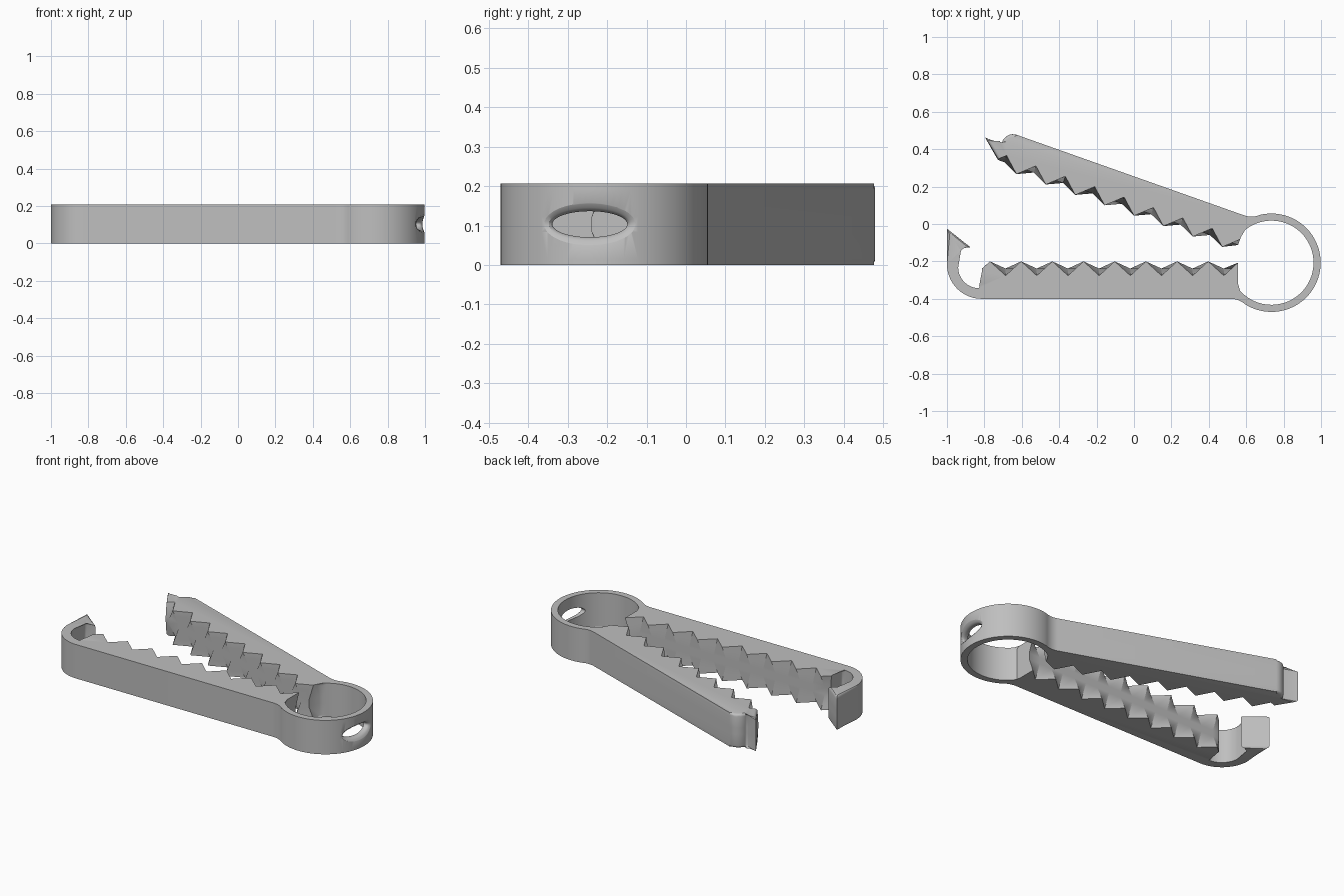
import bpy
import bmesh
from math import radians, degrees, sin, cos, atan2, sqrt, pi
from mathutils import Vector

default = bpy.data.objects.get("Cube")
if default:
    bpy.data.objects.remove(default, do_unlink=True)

H = 0.207                       # height of the clip
STRIP = (0.084, 0.123)          # flat strip between the two tooth rows
PITCH, AMP = 1 / 6, 0.038       # tooth spacing and half depth
RING = Vector((0.735, -0.207))
R_OUT, R_IN = 0.263, 0.225
TILT = radians(-19.5)           # direction of the opened arm
U = Vector((cos(TILT), sin(TILT)))
N = Vector((sin(TILT), -cos(TILT)))
ZERO = Vector((0, 0))

outline = []                    # entries: position, corner cut, tooth offset, rounded rim


def add(p, cut=0.0, offset=ZERO, rim=True):
    outline.append((Vector(p), cut, offset, rim))


def arc(radius, start, end, steps, last_rim=True):
    for i in range(steps + 1):
        a = radians(start + (end - start) * i / steps)
        add(RING + radius * Vector((cos(a), sin(a))), rim=last_rim or i < steps)


def teeth(start, end, peak, place, normal):
    """Zigzag edge from start to end, with a tooth tip at every pitch from peak."""
    lo, hi = min(start, end), max(start, end)
    half = PITCH / 2
    stops = [peak + k * half for k in range(-30, 31)]
    stops = [lo] + [s for s in stops if lo + 0.005 < s < hi - 0.005] + [hi]
    for s in stops if start < end else reversed(stops):
        d = abs((s - peak + half) % PITCH - half)
        add(place(s), offset=normal * AMP * (1 - 4 * d / PITCH), rim=False)


def arm(u, n):
    return U * u + N * n


def meet(line_point, normal, radius):
    """Angle and position where an arm line meets a ring circle, on the arm side."""
    along = Vector((-normal.y, normal.x))
    if along.x > 0:
        along = -along
    d = (line_point - RING).dot(normal)
    rel = normal * d + along * sqrt(radius ** 2 - d ** 2)
    return degrees(atan2(rel.y, rel.x)), RING + rel


# Fixed arm outside, then the spring ring outside
low_angle, low_corner = meet(Vector((0, -0.40)), Vector((0, -1)), R_OUT)
up_angle, up_corner = meet(arm(0, -0.24), -N, R_OUT)
add(low_corner, 0.04)
arc(R_OUT, low_angle + 11, up_angle - 11, 56)
add(up_corner, 0.04)

# Opened arm: outer edge, rounded nose, catch lip, teeth
add(arm(-0.815, -0.24), 0.065)
add(arm(-0.81, -0.163), 0.012)
add(arm(-0.905, -0.170))
teeth(-0.80, 0.562, -0.681, lambda s: arm(s, -0.08), N)

# Spring ring inside
arc(R_IN, 133.7, -142.8, 56, last_rim=False)

# Fixed arm: teeth, hook inside, barb, hook outside
teeth(0.556, -0.813, -0.77, lambda s: Vector((s, -0.238)), Vector((0, 1)))
add((-0.813, -0.343), 0.01)
add((-0.94, -0.343), 0.112)
add((-0.94, -0.128), 0.012)
add((-0.875, -0.124))
add((-1.0, -0.025))
add((-1.0, -0.40), 0.185)


def rounded(entries):
    """Replace every corner that has a cut with a circular arc."""
    result = []
    for i, (p, cut, off, rim) in enumerate(entries):
        if not cut:
            result.append((p, off, rim))
            continue
        a = (entries[i - 1][0] - p).normalized()
        b = (entries[(i + 1) % len(entries)][0] - p).normalized()
        w = sin(a.angle(b) / 2)
        steps = 14 if cut > 0.1 else 8 if cut > 0.03 else 4
        for k in range(steps + 1):
            t = k / steps
            c0, c1, c2 = (1 - t) ** 2, 2 * w * t * (1 - t), t * t
            q = ((p + a * cut) * c0 + p * c1 + (p + b * cut) * c2) / (c0 + c1 + c2)
            result.append((q, off, rim))
    return result


def make_object(name, bm):
    bmesh.ops.recalc_face_normals(bm, faces=bm.faces[:])
    mesh = bpy.data.meshes.new(name)
    bm.to_mesh(mesh)
    bm.free()
    obj = bpy.data.objects.new(name, mesh)
    bpy.context.collection.objects.link(obj)
    return obj


def loft(bm, rings):
    """Join equal loops of points into a closed solid."""
    loops = [[bm.verts.new(p) for p in ring] for ring in rings]
    count = len(loops[0])
    for lower, upper in zip(loops, loops[1:]):
        for i in range(count):
            j = (i + 1) % count
            bm.faces.new((lower[i], lower[j], upper[j], upper[i]))
    bm.faces.new(loops[0][::-1])
    bm.faces.new(loops[-1])
    return loops


# Clip body: teeth fade from the outer faces into the flat centre strip
points = rounded(outline)
levels = ((0, 1), (STRIP[0], 0), (STRIP[1], 0), (H, 1))
bm = bmesh.new()
loops = loft(bm, [[(*(p + off * k), z) for p, off, rim in points] for z, k in levels])
rims = []
for loop in (loops[0], loops[-1]):
    for i, (p, off, rim) in enumerate(points):
        if rim:
            rims.append(bm.edges.get((loop[i], loop[(i + 1) % len(loop)])))
bmesh.ops.bevel(bm, geom=rims, offset=0.015, offset_type='OFFSET', segments=3,
                profile=0.5, affect='EDGES', clamp_overlap=False)
body = make_object("clip_body", bm)

# Oval lanyard hole with a flared rim that follows the ring
flare = ((0.19, 0), (0.241, 0), (0.249, 0.003), (0.256, 0.009), (0.262, 0.019), (0.29, 0.07))
sections = []
for radius, grow in flare:
    section = []
    for i in range(48):
        a = 2 * pi * i / 48
        dy = -0.037 + (0.095 + grow) * cos(a)
        z = H / 2 + (0.033 + grow) * sin(a)
        section.append((RING.x + sqrt(radius ** 2 - dy ** 2), RING.y + dy, z))
    sections.append(section)
bm = bmesh.new()
loft(bm, sections)
bmesh.ops.triangulate(bm, faces=bm.faces[:])
cutter = make_object("hole_cutter", bm)
cutter.hide_render = True

cut = body.modifiers.new("lanyard_hole", 'BOOLEAN')
cut.operation = 'DIFFERENCE'
cut.solver = 'EXACT'
cut.object = cutter

bpy.ops.object.select_all(action='DESELECT')
body.select_set(True)
bpy.context.view_layer.objects.active = body
bpy.ops.object.modifier_apply(modifier=cut.name)
bpy.data.objects.remove(cutter, do_unlink=True)

# Grey plastic
color = (0.52, 0.52, 0.52, 1)
plastic = bpy.data.materials.new("grey_plastic")
plastic.use_nodes = True
plastic.diffuse_color = color
plastic.node_tree.nodes["Principled BSDF"].inputs["Base Color"].default_value = color
body.data.materials.clear()
body.data.materials.append(plastic)
bpy.ops.object.shade_smooth_by_angle(angle=radians(30))
